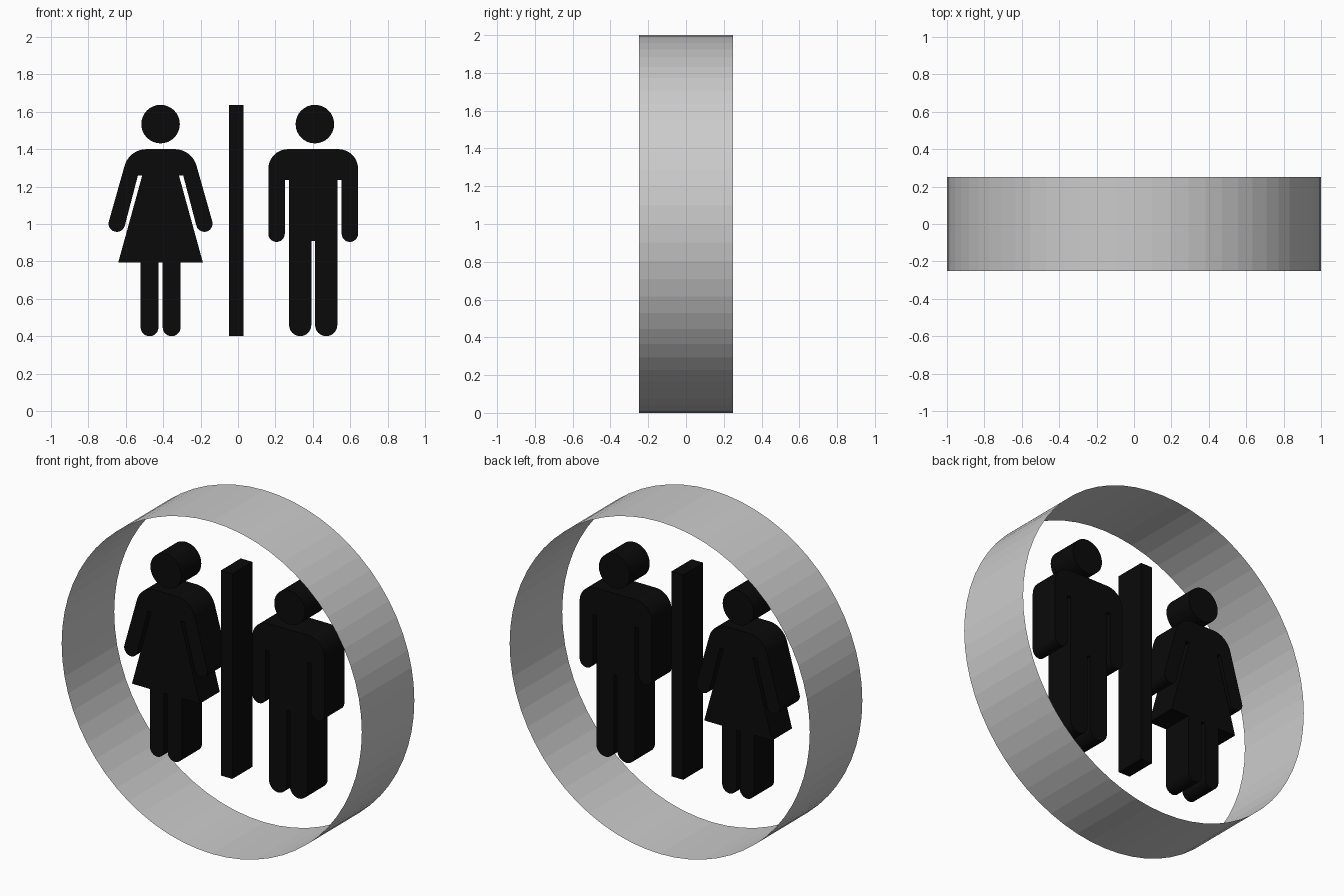
import bpy, bmesh
from math import sin, cos, radians

if "Cube" in bpy.data.objects:
    bpy.data.objects.remove(bpy.data.objects["Cube"])

DEPTH = 0.19  # thickness of the pictograms

black = bpy.data.materials.new("black")
black.diffuse_color = (0.003, 0.003, 0.003, 1)
black.use_nodes = True
black.node_tree.nodes["Principled BSDF"].inputs["Base Color"].default_value = black.diffuse_color


def finish(bm, name, mat=None):
    mesh = bpy.data.meshes.new(name)
    bm.to_mesh(mesh)
    bm.free()
    if mat:
        mesh.materials.append(mat)
    obj = bpy.data.objects.new(name, mesh)
    bpy.context.collection.objects.link(obj)
    return obj


def arc(cx, cz, r, a0, a1, n=12, rz=None):
    rz = rz or r
    angles = [radians(a0 + (a1 - a0) * i / n) for i in range(n + 1)]
    return [(cx + r * cos(a), cz + rz * sin(a)) for a in angles]


def slab(name, outline):
    """Extrude a front (x, z) outline symmetrically about y = 0."""
    bm = bmesh.new()
    face = bm.faces.new([bm.verts.new((x, -DEPTH / 2, z)) for x, z in outline])
    ext = bmesh.ops.extrude_face_region(bm, geom=[face], use_keep_orig=True)
    verts = [v for v in ext["geom"] if isinstance(v, bmesh.types.BMVert)]
    bmesh.ops.translate(bm, verts=verts, vec=(0, DEPTH, 0))
    bmesh.ops.recalc_face_normals(bm, faces=bm.faces[:])
    return finish(bm, name, black)


def mirrored(half, cx):
    """Close a right-half outline (top to crotch) with its mirror image."""
    return ([(cx + x, z) for x, z in half]
            + [(cx - x, z) for x, z in reversed(half)])


# Open round band
bm = bmesh.new()
bmesh.ops.create_circle(bm, segments=64, radius=1)
for v in bm.verts:
    v.co = (v.co.x, -0.25, v.co.y + 1)
ext = bmesh.ops.extrude_edge_only(bm, edges=bm.edges[:])
verts = [v for v in ext["geom"] if isinstance(v, bmesh.types.BMVert)]
bmesh.ops.translate(bm, verts=verts, vec=(0, 0.5, 0))
bmesh.ops.recalc_face_normals(bm, faces=bm.faces[:])
finish(bm, "round_band")

# Divider between the figures
slab("divider", [(-0.048, 0.40), (0.029, 0.40), (0.029, 1.635), (-0.048, 1.635)])

# Heads
for name, x in (("woman_head", -0.414), ("man_head", 0.411)):
    slab(name, arc(x, 1.534, 0.103, 0, 348.75, 31))

# Woman: shoulder curve, slanted arm, flared dress, leg
woman = (arc(0.075, 1.278, 0.122, 90, 15, 12)
         + arc(0.234, 1.002, 0.044, 15, -165, 14)
         + [(0.121, 1.26), (0.098, 1.26), (0.226, 0.795), (0.107, 0.795)]
         + arc(0.059, 0.448, 0.048, 0, -180)
         + [(0.011, 0.795)])
slab("woman_body", mirrored(woman, -0.414))

# Man: rounded shoulder, straight arm, trunk and leg
man = (arc(0.135, 1.295, 0.105, 90, 0)
       + arc(0.196, 0.948, 0.044, 0, -180)
       + [(0.152, 1.235), (0.129, 1.235)]
       + arc(0.0695, 0.46, 0.0595, 0, -180)
       + [(0.01, 0.91)])
slab("man_body", mirrored(man, 0.402))
